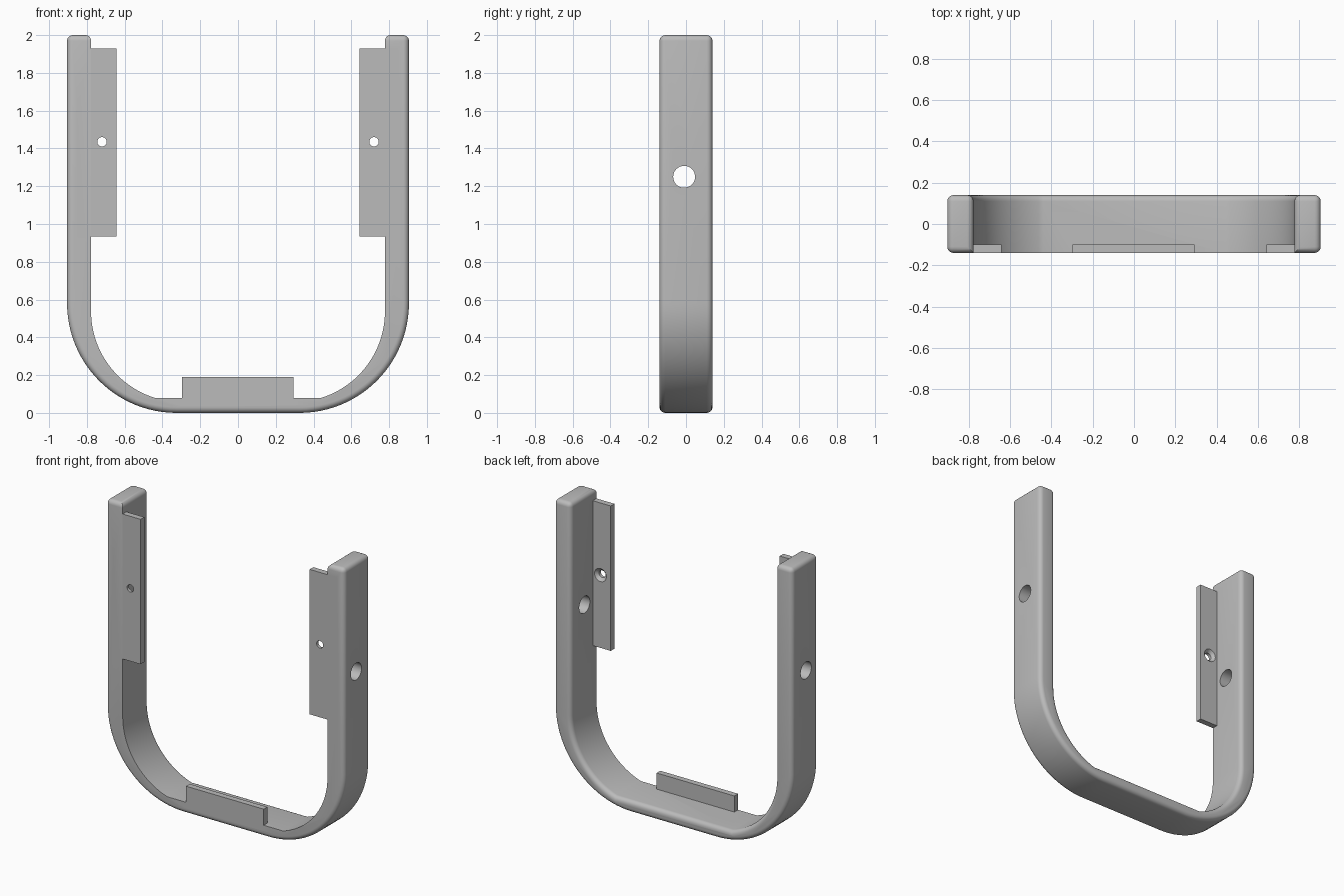
import bpy, bmesh
from math import sin, cos, pi, radians
from mathutils import Matrix

if "Cube" in bpy.data.objects:
    bpy.data.objects.remove(bpy.data.objects["Cube"])

FRONT, BACK, TOP = -0.14, 0.14, 2.0

grey = bpy.data.materials.new("plain grey")
grey.use_nodes = True
colour = (0.5, 0.5, 0.5, 1)
grey.diffuse_color = colour
grey.node_tree.nodes["Principled BSDF"].inputs["Base Color"].default_value = colour


def make_object(name, bm):
    bmesh.ops.recalc_face_normals(bm, faces=bm.faces[:])
    mesh = bpy.data.meshes.new(name)
    bm.to_mesh(mesh)
    bm.free()
    mesh.materials.append(grey)
    obj = bpy.data.objects.new(name, mesh)
    bpy.context.collection.objects.link(obj)
    return obj


def box(name, x0, x1, y0, y1, z0, z1):
    bm = bmesh.new()
    bmesh.ops.create_cube(bm, size=1)
    bmesh.ops.scale(bm, vec=(x1 - x0, y1 - y0, z1 - z0), verts=bm.verts[:])
    bmesh.ops.translate(bm, vec=((x0 + x1) / 2, (y0 + y1) / 2, (z0 + z1) / 2), verts=bm.verts[:])
    return make_object(name, bm)


def cone(name, r1, r2, depth, centre, axis):
    bm = bmesh.new()
    turn = Matrix.Rotation(pi / 2, 4, "Y") if axis == "X" else Matrix.Rotation(-pi / 2, 4, "X")
    bmesh.ops.create_cone(bm, cap_ends=True, segments=32, radius1=r1, radius2=r2,
                          depth=depth, matrix=Matrix.Translation(centre) @ turn)
    return make_object(name, bm)


def combine(target, tool, operation):
    mod = target.modifiers.new(tool.name, "BOOLEAN")
    mod.operation, mod.solver, mod.object = operation, "EXACT", tool
    bpy.context.view_layer.objects.active = target
    bpy.ops.object.modifier_apply(modifier=mod.name)
    bpy.data.objects.remove(tool)


def arc(cx, cz, r, end, steps=24):
    # Runs from the vertical leg down towards the floor
    return [(cx + r * cos(end * i / steps), cz - r * sin(end * i / steps)) for i in range(steps + 1)]


# U-shaped frame: right half of each outline, mirrored
outer = [(0.905, TOP)] + arc(0.325, 0.58, 0.58, pi / 2)
inner = [(0.778, TOP)] + arc(0.298, 0.538, 0.48, radians(72.8))


def mirrored(half):
    return half + [(-x, z) for x, z in reversed(half)]


outer_loop, inner_loop = mirrored(outer), mirrored(inner)
bm = bmesh.new()
out_v = [bm.verts.new((x, FRONT, z)) for x, z in outer_loop]
in_v = [bm.verts.new((x, FRONT, z)) for x, z in inner_loop]
face = bm.faces.new(out_v + in_v[::-1])
bm.verts.index_update()
inner_spots = {(round(x, 4), round(z, 4)) for x, z in inner_loop}
ext = bmesh.ops.extrude_face_region(bm, geom=[face], use_keep_orig=True)
bmesh.ops.translate(bm, vec=(0, BACK - FRONT, 0),
                    verts=[g for g in ext["geom"] if isinstance(g, bmesh.types.BMVert)])


def is_rounded(edge):
    a, b = (v.co for v in edge.verts)
    if a.z > TOP - 0.001 and b.z > TOP - 0.001:
        return True
    if abs(a.y - b.y) > 0.01:
        return False
    on_inner = all((round(c.x, 4), round(c.z, 4)) in inner_spots for c in (a, b))
    return a.y > 0 or not on_inner


bmesh.ops.bevel(bm, geom=[e for e in bm.edges if is_rounded(e)], offset=0.03,
                segments=5, profile=0.5, affect="EDGES", clamp_overlap=False)
frame = make_object("frame", bm)

# Thin mounting tabs, flush with the front
tab_back = -0.10
for side in (-1, 1):
    x0, x1 = sorted((side * 0.642, side * 0.85))
    combine(frame, box("side_tab", x0, x1, FRONT, tab_back, 0.935, 1.93), "UNION")
combine(frame, box("bottom_tab", -0.297, 0.293, FRONT, tab_back, 0.04, 0.19), "UNION")

# Screw holes, countersunk from behind, and a cross hole through both legs
for side in (-1, 1):
    x, z = side * 0.72, 1.435
    combine(frame, cone("screw_hole", 0.025, 0.025, 0.2, (x, -0.12, z), "Y"), "DIFFERENCE")
    combine(frame, cone("countersink", 0.02, 0.05, 0.03, (x, -0.11, z), "Y"), "DIFFERENCE")
    combine(frame, cone("cross_hole", 0.058, 0.058, 0.4, (side * 0.85, -0.01, 1.25), "X"), "DIFFERENCE")

bpy.ops.object.select_all(action="DESELECT")
frame.select_set(True)
bpy.context.view_layer.objects.active = frame
bpy.ops.object.shade_smooth_by_angle(angle=radians(30))
